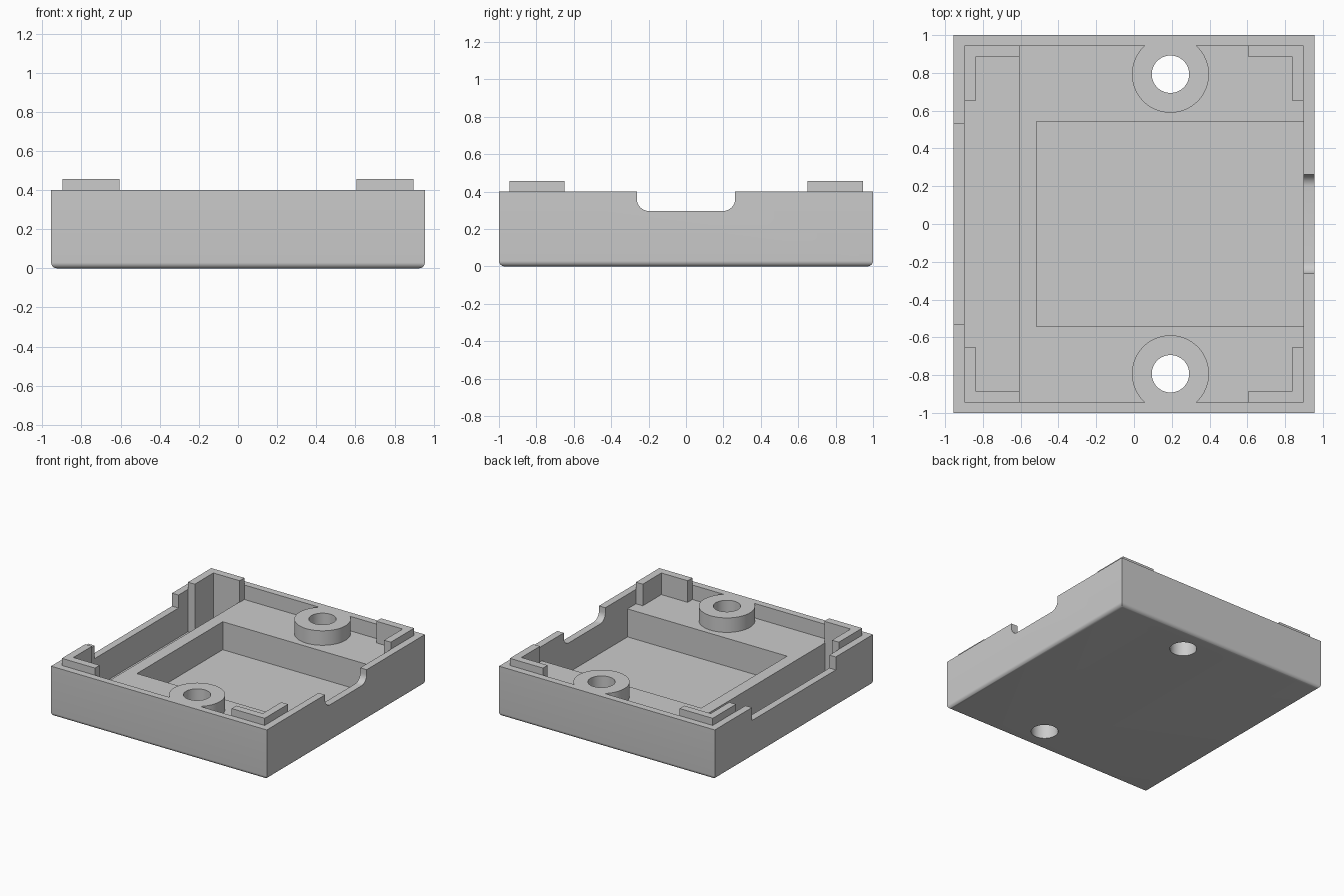
import bpy, bmesh

cube = bpy.data.objects.get("Cube")
if cube:
    bpy.data.objects.remove(cube, do_unlink=True)

grey = bpy.data.materials.new("light grey plastic")
grey.use_nodes = True
COLOUR = (0.6, 0.6, 0.6, 1)
grey.diffuse_color = COLOUR
grey.node_tree.nodes["Principled BSDF"].inputs["Base Color"].default_value = COLOUR

HX, HY, TOP = 0.955, 1.0, 0.4      # half width, half depth, rim height
IX, IY = 0.898, 0.945              # inner faces of the walls
BASE, SHELF = 0.06, 0.284          # pocket floor and raised floor
STEP_X = -0.61                     # edge between channel and raised floor
OVER = 0.6                         # cutters reach past the rim


def finish(name, bm):
    bmesh.ops.recalc_face_normals(bm, faces=bm.faces)
    mesh = bpy.data.meshes.new(name)
    bm.to_mesh(mesh)
    bm.free()
    mesh.materials.append(grey)
    obj = bpy.data.objects.new(name, mesh)
    bpy.context.collection.objects.link(obj)
    return obj


def box_bm(x0, x1, y0, y1, z0, z1):
    bm = bmesh.new()
    bmesh.ops.create_cube(bm, size=1)
    for v in bm.verts:
        v.co = (x1 if v.co.x > 0 else x0, y1 if v.co.y > 0 else y0, z1 if v.co.z > 0 else z0)
    return bm


def box(name, *bounds):
    return finish(name, box_bm(*bounds))


def cylinder(name, x, y, radius, z0, z1):
    bm = bmesh.new()
    bmesh.ops.create_cone(bm, cap_ends=True, segments=64, radius1=radius, radius2=radius, depth=z1 - z0)
    bmesh.ops.translate(bm, verts=bm.verts, vec=(x, y, (z0 + z1) / 2))
    return finish(name, bm)


def prism(name, outline, z0, z1):
    bm = bmesh.new()
    face = bm.faces.new([bm.verts.new((x, y, z0)) for x, y in outline])
    new = bmesh.ops.extrude_face_region(bm, geom=[face])["geom"]
    bmesh.ops.translate(bm, verts=[g for g in new if isinstance(g, bmesh.types.BMVert)], vec=(0, 0, z1 - z0))
    return finish(name, bm)


def combine(target, tool, operation):
    mod = target.modifiers.new(operation.lower(), "BOOLEAN")
    mod.operation, mod.object, mod.solver = operation, tool, "EXACT"
    bpy.context.view_layer.objects.active = target
    bpy.ops.object.modifier_apply(modifier=mod.name)
    bpy.data.objects.remove(tool, do_unlink=True)


def bevel_at(bm, z, radius, along=None):
    edges = [e for e in bm.edges if all(abs(v.co.z - z) < 1e-4 for v in e.verts)]
    if along is not None:
        edges = [e for e in edges if abs(e.verts[0].co[along] - e.verts[1].co[along]) > 1e-4]
    bmesh.ops.bevel(bm, geom=edges, offset=radius, segments=8, profile=0.5, affect="EDGES")


# Tray with rounded bottom edges
bm = box_bm(-HX, HX, -HY, HY, 0, TOP)
bevel_at(bm, 0, 0.03)
tray = finish("tray", bm)

# Main cavity, side channel and deep pocket
combine(tray, box("cavity_cutter", STEP_X, IX, -IY, IY, SHELF, OVER), "DIFFERENCE")
combine(tray, box("channel_cutter", -IX, STEP_X, -IY, IY, BASE, OVER), "DIFFERENCE")
combine(tray, box("pocket_cutter", -0.515, IX, -0.543, 0.543, BASE, OVER), "DIFFERENCE")

# Square notch in one side wall, rounded cable notch in the other
combine(tray, box("wide_notch_cutter", -1.1, -0.8, -0.53, 0.53, 0.296, OVER), "DIFFERENCE")
bm = box_bm(0.8, 1.1, -0.263, 0.263, 0.296, OVER)
bevel_at(bm, 0.296, 0.065, along=0)
combine(tray, finish("cable_notch_cutter", bm), "DIFFERENCE")

# Screw bosses with through holes
for y in (-0.793, 0.793):
    combine(tray, cylinder("boss", 0.193, y, 0.204, 0.1, TOP), "UNION")
    combine(tray, cylinder("hole_cutter", 0.193, y, 0.099, -0.2, OVER), "DIFFERENCE")

# L-shaped locating tabs in the four corners
for sx, side in ((-1, "right"), (1, "left")):
    for sy, end in ((-1, "front"), (1, "back")):
        shape = [(IX, IY), (0.605, IY), (0.605, 0.885), (0.838, 0.885), (0.838, 0.65), (IX, 0.65)]
        floor = BASE if sx < 0 else SHELF
        prism(f"{end}_{side}_corner_tab", [(sx * x, sy * y) for x, y in shape], floor, 0.457)

# Smooth curved surfaces, keep corners sharp
bpy.ops.object.select_all(action="DESELECT")
tray.select_set(True)
bpy.context.view_layer.objects.active = tray
bpy.ops.object.shade_smooth_by_angle(angle=0.6)
